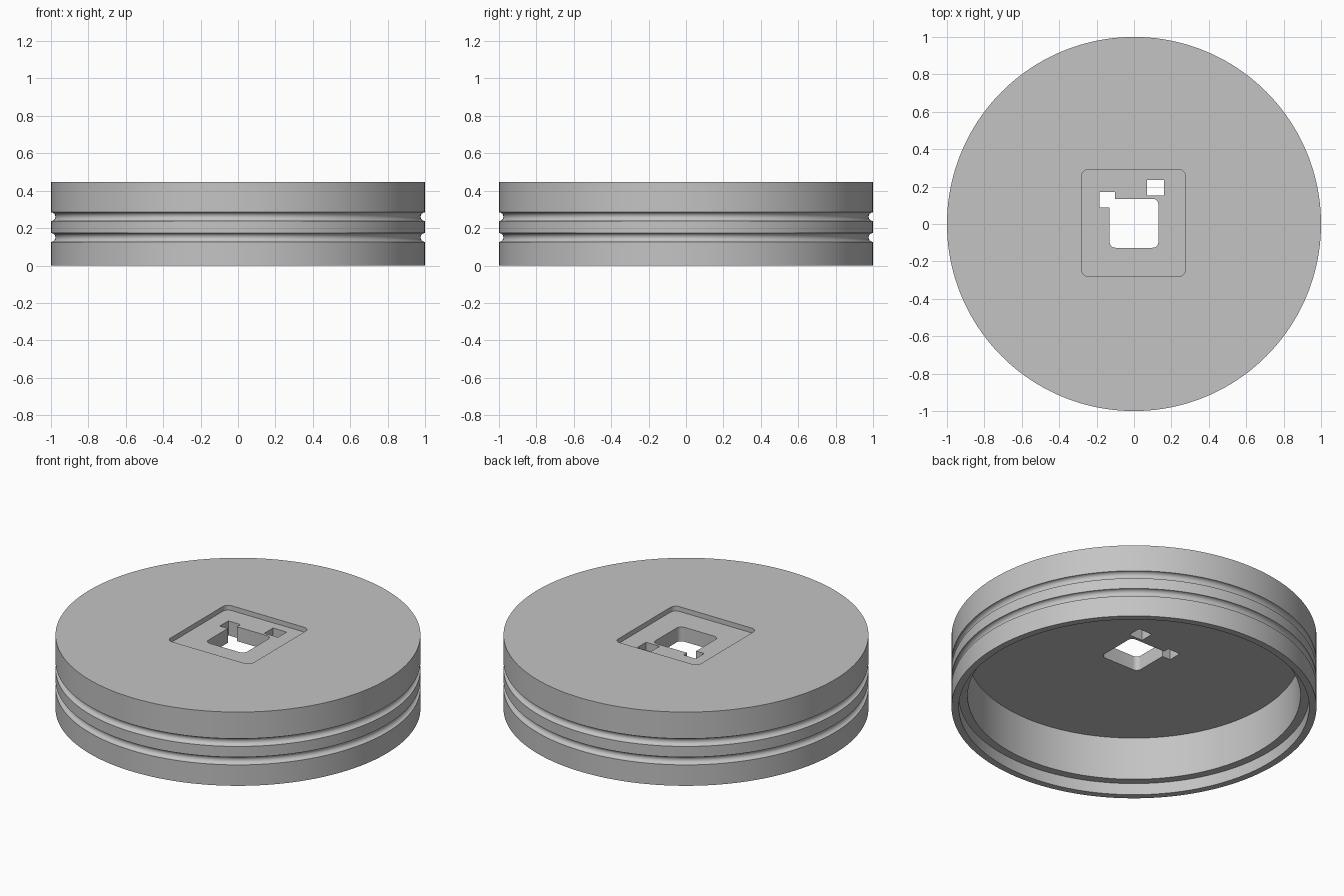
import bpy
import bmesh
from math import pi, sin, cos

if "Cube" in bpy.data.objects:
    bpy.data.objects.remove(bpy.data.objects["Cube"])

TOP, CEILING, FLOOR = 0.446, 0.33, 0.417
GROOVE = 0.0235

# Single grey material
grey = bpy.data.materials.new("grey")
grey.use_nodes = True
colour = (0.55, 0.55, 0.55, 1)
grey.diffuse_color = colour
grey.node_tree.nodes["Principled BSDF"].inputs["Base Color"].default_value = colour


def make_object(name, bm):
    bmesh.ops.recalc_face_normals(bm, faces=bm.faces)
    mesh = bpy.data.meshes.new(name)
    bm.to_mesh(mesh)
    bm.free()
    mesh.materials.append(grey)
    obj = bpy.data.objects.new(name, mesh)
    bpy.context.collection.objects.link(obj)
    return obj


def groove(z, steps=12):
    """Half-round groove in the rim, listed from bottom to top."""
    angles = [-pi / 2 + pi * i / steps for i in range(steps + 1)]
    return [(1 - GROOVE * cos(a), z + GROOVE * sin(a)) for a in angles]


def lathe(name, profile, segments=160):
    bm = bmesh.new()
    verts = [bm.verts.new((r, 0, z)) for r, z in profile]
    edges = [bm.edges.new(pair) for pair in zip(verts, verts[1:])]
    bmesh.ops.spin(bm, geom=verts + edges, cent=(0, 0, 0), axis=(0, 0, 1),
                   angle=2 * pi, steps=segments)
    bmesh.ops.remove_doubles(bm, verts=bm.verts, dist=0.0002)
    return make_object(name, bm)


def rounded_cutter(name, x0, x1, y0, y1, z0, z1, radius=0, steps=8):
    """Upright prism with optionally rounded corners."""
    corners = [(x1, y1, -1, -1), (x0, y1, 1, -1), (x0, y0, 1, 1), (x1, y0, -1, 1)]
    bm = bmesh.new()
    outline = []
    for k, (x, y, sx, sy) in enumerate(corners):
        for i in range(steps + 1 if radius else 1):
            a = pi / 2 * (k + i / steps)
            px = x + sx * radius + radius * cos(a)
            py = y + sy * radius + radius * sin(a)
            outline.append(bm.verts.new((px, py, z0)))
    base = bm.faces.new(outline)
    top = bmesh.ops.extrude_face_region(bm, geom=[base])["geom"]
    moved = [v for v in top if isinstance(v, bmesh.types.BMVert)]
    bmesh.ops.translate(bm, verts=moved, vec=(0, 0, z1 - z0))
    cutter = make_object(name, bm)
    cutter.hide_render = True
    return cutter


# Hollow cap: stepped open underside, two grooves around the rim
profile = [(0, CEILING), (0.912, CEILING), (0.912, 0.07), (0.96, 0.07),
           (0.96, 0), (1, 0), *groove(0.15), *groove(0.2615), (1, TOP), (0, TOP)]
cap = lathe("round_cap", profile)

# Square recess in the top, central opening and two small holes
cutters = [
    rounded_cutter("recess_cutter", -0.28, 0.275, -0.28, 0.29, FLOOR, 0.6, 0.035),
    rounded_cutter("opening_cutter", -0.13, 0.13, -0.127, 0.135, 0.2, 0.6, 0.03),
    rounded_cutter("notch_cutter", -0.184, -0.102, 0.088, 0.17, 0.2, 0.6),
    rounded_cutter("hole_cutter", 0.07, 0.161, 0.152, 0.235, 0.2, 0.6),
]
bpy.context.view_layer.objects.active = cap
cap.select_set(True)
for cutter in cutters:
    cut = cap.modifiers.new(cutter.name, "BOOLEAN")
    cut.operation = "DIFFERENCE"
    cut.solver = "EXACT"
    cut.object = cutter
    bpy.ops.object.modifier_apply(modifier=cut.name)
    bpy.data.objects.remove(cutter)

bpy.ops.object.shade_smooth_by_angle(angle=pi / 6)
